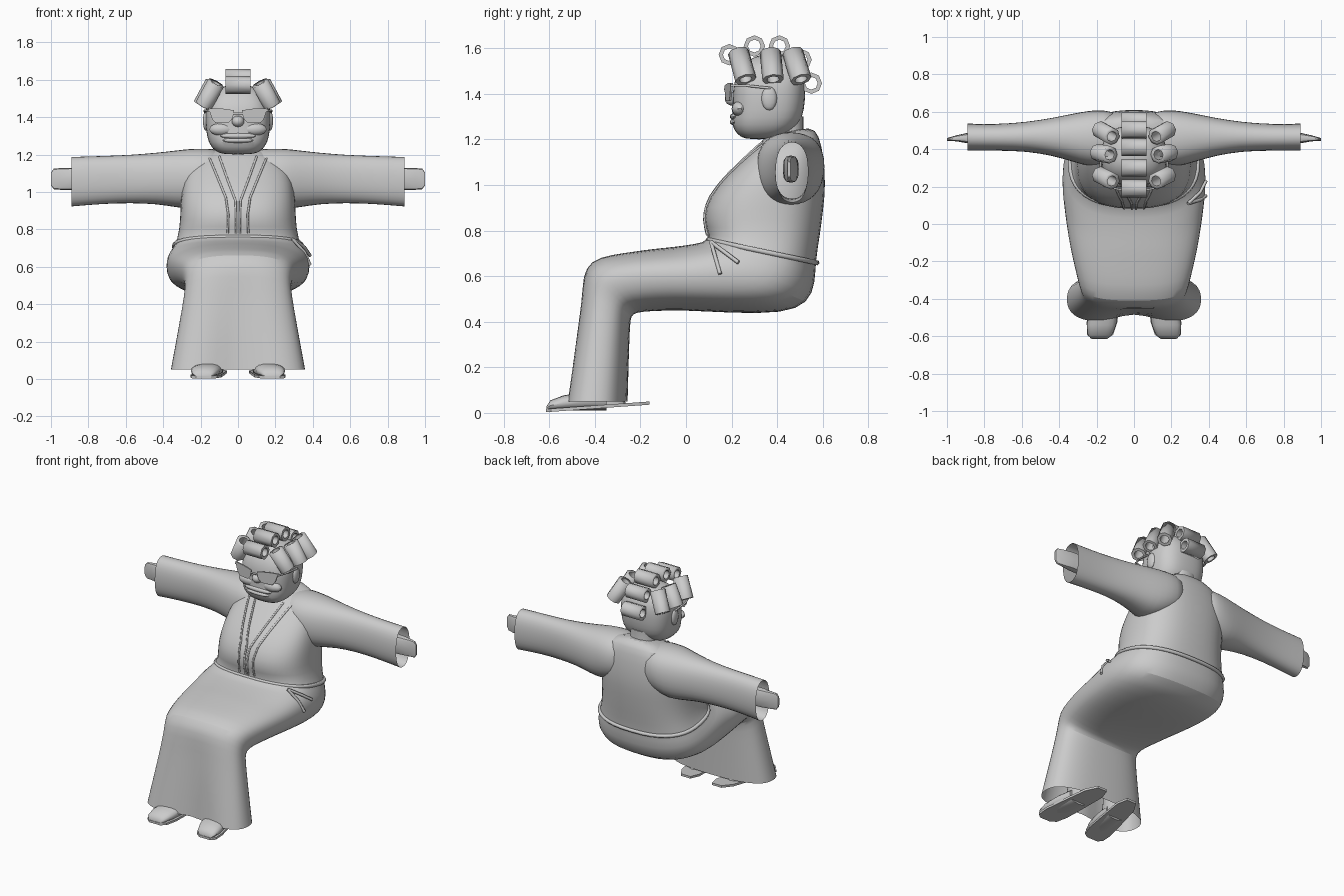
import bpy
import bmesh
from math import cos, sin, pi, radians
from mathutils import Vector

if "Cube" in bpy.data.objects:
    bpy.data.objects.remove(bpy.data.objects["Cube"])

grey = bpy.data.materials.new("plain grey")
grey.use_nodes = True
grey.diffuse_color = (0.6, 0.6, 0.6, 1)
grey.node_tree.nodes["Principled BSDF"].inputs["Base Color"].default_value = (0.6, 0.6, 0.6, 1)


def finish(name, bm, angle=40, subdivide=0):
    """Turn a bmesh into a shaded object."""
    bmesh.ops.recalc_face_normals(bm, faces=bm.faces)
    mesh = bpy.data.meshes.new(name)
    bm.to_mesh(mesh)
    bm.free()
    obj = bpy.data.objects.new(name, mesh)
    bpy.context.collection.objects.link(obj)
    mesh.materials.append(grey)
    if subdivide:
        obj.modifiers.new("Smooth", "SUBSURF").levels = subdivide
        obj.modifiers["Smooth"].render_levels = subdivide
    bpy.ops.object.select_all(action="DESELECT")
    obj.select_set(True)
    bpy.context.view_layer.objects.active = obj
    bpy.ops.object.shade_smooth_by_angle(angle=radians(angle))
    return obj


def power(value, exponent):
    return abs(value) ** exponent * (1 if value >= 0 else -1)


def loft(name, rings, sides=24, exponent=0.85, caps=(True, True), angle=40, subdivide=0):
    """Skin rings of (centre, across, along, front dip)."""
    bm = bmesh.new()
    loops = []
    for centre, across, along, dip in rings:
        loop = []
        for i in range(sides):
            t = 2 * pi * i / sides
            c, s = power(cos(t), exponent), power(sin(t), exponent)
            p = Vector(centre) + Vector(across) * c + Vector(along) * s
            p.y += dip * max(0, s) * (1 - abs(c)) ** 2
            loop.append(bm.verts.new(p))
        loops.append(loop)
    for a, b in zip(loops, loops[1:]):
        for i in range(sides):
            j = (i + 1) % sides
            bm.faces.new((a[i], a[j], b[j], b[i]))
    if caps[0]:
        bm.faces.new(loops[0])
    if caps[1]:
        bm.faces.new(loops[-1])
    return finish(name, bm, angle, subdivide)


def profile_ring(fy, fz, by, bz, width, dip=0):
    """Ring from a front point and a back point on the centre plane."""
    front, back = Vector((0, fy, fz)), Vector((0, by, bz))
    return (front + back) / 2, (width, 0, 0), (front - back) / 2, dip


def cord(name, points, radius, closed=False):
    """Thin round trim along a path."""
    data = bpy.data.curves.new(name, "CURVE")
    data.dimensions = "3D"
    data.bevel_depth = radius
    data.bevel_resolution = 1
    data.use_fill_caps = True
    spline = data.splines.new("POLY")
    spline.points.add(len(points) - 1)
    for point, p in zip(spline.points, points):
        point.co = (*p, 1)
    spline.use_cyclic_u = closed
    obj = bpy.data.objects.new(name, data)
    bpy.context.collection.objects.link(obj)
    data.materials.append(grey)


def plate(name, outline, place, thickness):
    """Extrude a flat outline, mapped into space by place(u, v)."""
    bm = bmesh.new()
    face = bm.faces.new([bm.verts.new(place(u, v)) for u, v in outline])
    made = bmesh.ops.extrude_face_region(bm, geom=[face])["geom"]
    bmesh.ops.translate(bm, verts=[g for g in made if isinstance(g, bmesh.types.BMVert)], vec=thickness)
    return finish(name, bm, 30)


# Robe: one skin from the collar over the seat and knees to the hem
robe_profile = [
    (.36, 1.225, .55, 1.26, .10), (.32, 1.18, .585, 1.22, .22),
    (.225, 1.09, .605, 1.13, .285), (.135, 1.0, .615, 1.0, .305),
    (.075, .9, .605, .9, .31), (.08, .81, .59, .78, .315),
    (.11, .757, .57, .665, .338), (.03, .74, .57, .57, .378),
    (-.05, .73, .54, .48, .388), (-.1, .725, .43, .435, .382),
    (-.15, .72, .2, .437, .365), (-.22, .71, 0, .45, .345),
    (-.33, .695, -.15, .447, .315), (-.42, .67, -.22, .44, .295),
    (-.455, .6, -.24, .425, .283), (-.47, .5, -.245, .39, .29, .02),
    (-.505, .3, -.25, .25, .32, .04), (-.55, .05, -.255, .05, .362, .08),
]
robe = loft("robe", [profile_ring(*r) for r in robe_profile], exponent=0.78,
            caps=(True, False), subdivide=1)

# Belt around the waist, with two hanging ends on the left side
belt_points = []
for i in range(40):
    t = 2 * pi * i / 40
    s = power(sin(t), .8)
    belt_points.append((.342 * power(cos(t), .8), .336 - .238 * s, .709 + .05 * s))
cord("belt", belt_points, .012, True)
for k, (y, z) in enumerate([(.15, .61), (.23, .66)]):
    cord(f"belt_end_{k}", [(.29, .11, .75), (.355, (y + .11) / 2, (z + .75) / 2), (.385, y, z)], .009)

# Lapel and neckline trims laid onto the robe front
bpy.context.view_layer.update()
depsgraph = bpy.context.evaluated_depsgraph_get()


def on_robe(x, z):
    hit, place, normal, index = robe.ray_cast((x, -1, z), (0, 1, 0), depsgraph=depsgraph)
    return Vector((x, place.y - .002 if hit else .4, z))


def trace(corners, steps=5):
    path = []
    for (x0, z0), (x1, z1) in zip(corners, corners[1:]):
        for i in range(steps):
            f = i / steps
            path.append(on_robe(x0 + (x1 - x0) * f, z0 + (z1 - z0) * f))
    return path + [on_robe(*corners[-1])]


trims = {
    "lapel_outer": [(.16, 1.2), (.11, 1.08), (.065, .97), (.052, .88), (.055, .78)],
    "lapel_inner": [(.1, 1.19), (.05, 1.05), (.012, .95), (.01, .78)],
}
for trim, corners in trims.items():
    for side, s in (("left", 1), ("right", -1)):
        cord(f"{trim}_{side}", trace([(s * x, z) for x, z in corners]), .006)

# Sleeves and hands: (x, y, z, half depth, half height)
sleeve_shape = [(.06, .46, 1.1, .135, .13), (.17, .46, 1.085, .155, .15), (.25, .457, 1.07, .15, .165),
                (.33, .462, 1.07, .13, .155), (.43, .466, 1.073, .104, .14), (.57, .467, 1.07, .08, .131),
                (.72, .463, 1.065, .072, .13), (.89, .465, 1.055, .073, .135)]
hand_shape = [(.6, .46, 1.07, .035, .055), (.88, .46, 1.07, .03, .06),
              (.95, .458, 1.07, .016, .058), (.985, .454, 1.07, .01, .055), (1, .452, 1.07, .007, .035)]


def limb(name, shape, s, **options):
    loft(name, [((s * x, y, z), (0, d, 0), (0, 0, h), 0) for x, y, z, d, h in shape], **options)


for side, s in (("left", 1), ("right", -1)):
    limb(f"{side}_sleeve", sleeve_shape, s, sides=16, caps=(True, False), subdivide=1)
    limb(f"{side}_hand", hand_shape, s, sides=12, exponent=.6)

    # Slippers: a tilted sole, a domed toe and an ankle
    def sole_place(u, v, s=s):
        y = -.615 + .455 * v
        return (s * (.185 - .07 * v + u), y, .003 + .033 * v)
    half = [(.04, 0), (.07, .05), (.082, .2), (.076, .5), (.066, .85), (.035, 1)]
    plate(f"{side}_sole", half + [(-u, v) for u, v in reversed(half)], sole_place, (0, 0, .014))
    toe = [(-.612, .045, .02), (-.595, .064, .045), (-.54, .078, .066), (-.44, .078, .085), (-.35, .068, .09)]
    loft(f"{side}_slipper_toe", [((s * (.185 - .07 * (y + .61) / .45), y, .01 + h / 2),
                                 (w, 0, 0), (0, 0, h / 2), 0) for y, w, h in toe], sides=16)
    loft(f"{side}_ankle", [((s * .14, -.36, z), (.055, 0, 0), (0, -d, 0), 0)
                           for z, d in ((.03, .1), (.07, .085), (.2, .06))], sides=12)

# Neck and head
loft("neck", [((0, .43, z), (r, 0, 0), (0, -r, 0), 0) for z, r in ((1.15, .1), (1.22, .085), (1.3, .085))])
head_profile = [(1.2, .26, .38, .085), (1.22, .225, .44, .125), (1.262, .197, .5, .16), (1.33, .205, .52, .172),
                (1.4, .203, .525, .176), (1.45, .21, .525, .172), (1.5, .23, .515, .157),
                (1.55, .27, .48, .118), (1.575, .33, .42, .05)]
loft("head", [profile_ring(f, z, b, z, w) for z, f, b, w in head_profile], exponent=.72, subdivide=1)


def ball(name, place, size):
    bm = bmesh.new()
    bmesh.ops.create_uvsphere(bm, u_segments=14, v_segments=8, radius=1)
    bmesh.ops.scale(bm, verts=bm.verts, vec=size)
    bmesh.ops.translate(bm, verts=bm.verts, vec=place)
    return finish(name, bm)


# Face: nose, lips, cheeks, ears
ball("nose", (0, .205, 1.378), (.034, .035, .03))
ball("upper_lip", (0, .212, 1.3), (.1, .019, .016))
ball("lower_lip", (0, .212, 1.276), (.085, .02, .014))
for side, s in (("left", 1), ("right", -1)):
    ball(f"{side}_cheek", (s * .085, .235, 1.335), (.07, .035, .035))
    ball(f"{side}_ear", (s * .172, .365, 1.38), (.016, .034, .052))
    # Winged spectacles
    lens = [(.02, 1.437), (.028, 1.395), (.05, 1.37), (.12, 1.368), (.138, 1.39), (.158, 1.448), (.09, 1.447)]
    plate(f"{side}_lens", lens, lambda u, v, s=s: (s * u, .165 + u * .2, v), (0, .009, 0))
    cord(f"{side}_temple", [(s * .155, .198, 1.437), (s * .178, .26, 1.437), (s * .177, .37, 1.425)], .006)
cord("spectacle_bridge", [(-.025, .172, 1.42), (.025, .172, 1.42)], .006)


# Hair rollers: eight-sided hollow tubes
def roller(name, start, end, radius=.047):
    start, end = Vector(start), Vector(end)
    axis = (end - start).normalized()
    u = axis.cross(Vector((0, 1, 0))).normalized()
    v = axis.cross(u)
    walls = [(start, 1), (end, 1), (end, .6), (start, .6), (start, 1)]
    tube = loft(name, [(c, u * radius * k, v * radius * k, 0) for c, k in walls],
                sides=8, exponent=1, caps=(False, False), angle=50)
    bm = bmesh.new()
    bm.from_mesh(tube.data)
    bmesh.ops.remove_doubles(bm, verts=bm.verts, dist=.0005)
    bm.to_mesh(tube.data)
    bm.free()


for k, (y, z) in enumerate([(.19, 1.572), (.3, 1.61), (.41, 1.61), (.505, 1.55), (.55, 1.447)]):
    roller(f"top_roller_{k}", (-.066, y, z), (.066, y, z))
for side, s in (("left", 1), ("right", -1)):
    for k, (y0, y1, x) in enumerate([(.23, .262, 0), (.37, .382, .012), (.468, .505, 0)]):
        roller(f"{side}_roller_{k}", (s * (.118 + x), y0, 1.583), (s * (.183 + x), y1, 1.463))
